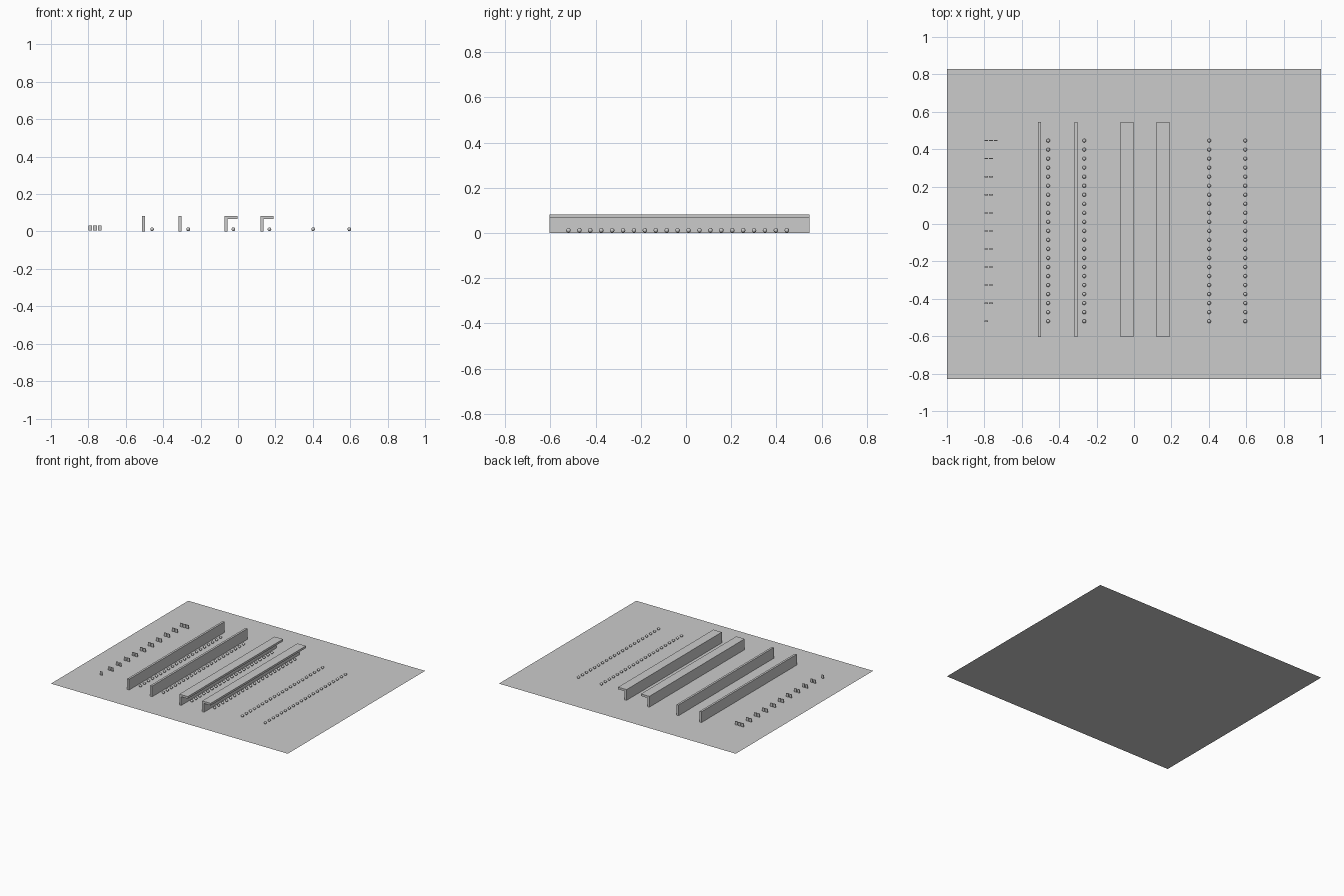
import bpy, bmesh
from mathutils import Matrix, Vector

if "Cube" in bpy.data.objects:
    bpy.data.objects.remove(bpy.data.objects["Cube"])

Y_FRONT, Y_STEP = -0.52, 0.0483      # sphere row start and spacing
WALL_Y = (-0.603, 0.546)
THICK, TOP = 0.016, 0.082


def finish(name, bm, smooth=False):
    bmesh.ops.recalc_face_normals(bm, faces=bm.faces)
    for f in bm.faces:
        f.smooth = smooth
    mesh = bpy.data.meshes.new(name)
    bm.to_mesh(mesh)
    bm.free()
    ob = bpy.data.objects.new(name, mesh)
    bpy.context.collection.objects.link(ob)
    return ob


def extrude_profile(name, points, y0, y1):
    """Extrude an (x, z) outline along y."""
    bm = bmesh.new()
    face = bm.faces.new([bm.verts.new((x, y0, z)) for x, z in points])
    ext = bmesh.ops.extrude_face_region(bm, geom=[face])["geom"]
    bmesh.ops.translate(bm, vec=(0, y1 - y0, 0),
                        verts=[v for v in ext if isinstance(v, bmesh.types.BMVert)])
    return finish(name, bm)


# Flat ground sheet
bm = bmesh.new()
bmesh.ops.create_grid(bm, x_segments=1, y_segments=1, size=1)
bmesh.ops.scale(bm, vec=(1, 0.828, 1), verts=bm.verts)
finish("ground_sheet", bm)

# Plain upright walls
for i, x in enumerate((-0.513, -0.319)):
    extrude_profile(f"wall_{i + 1}",
                    [(x, 0), (x + THICK, 0), (x + THICK, TOP), (x, TOP)], *WALL_Y)

# Walls with an overhanging top flange
for i, x in enumerate((-0.073, 0.12)):
    x1, under = x + 0.071, TOP - THICK
    extrude_profile(f"flanged_wall_{i + 1}",
                    [(x, 0), (x + THICK, 0), (x + THICK, under),
                     (x1, under), (x1, TOP), (x, TOP)], *WALL_Y)

# Six rows of small balls
for i, x in enumerate((-0.459, -0.266, -0.025, 0.168, 0.402, 0.595)):
    bm = bmesh.new()
    for k in range(21):
        pos = Vector((x, Y_FRONT + k * Y_STEP, 0.012))
        bmesh.ops.create_uvsphere(bm, u_segments=16, v_segments=8, radius=0.01,
                                  matrix=Matrix.Translation(pos))
    finish(f"ball_row_{i + 1}", bm, smooth=True)

# Distance markers: one, two or three plain upright tabs beside every second ball
bm = bmesh.new()
for k in range(11):
    count = 1 if k == 0 else 3 if k == 10 else 2
    for j in range(count):
        pos = Vector((-0.79 + j * 0.0255, Y_FRONT + 2 * k * Y_STEP, 0.018))
        bmesh.ops.create_cube(bm, size=1, matrix=Matrix.Translation(pos)
                              @ Matrix.Diagonal((0.019, 0.006, 0.026, 1)))
finish("distance_marker_tabs", bm)
